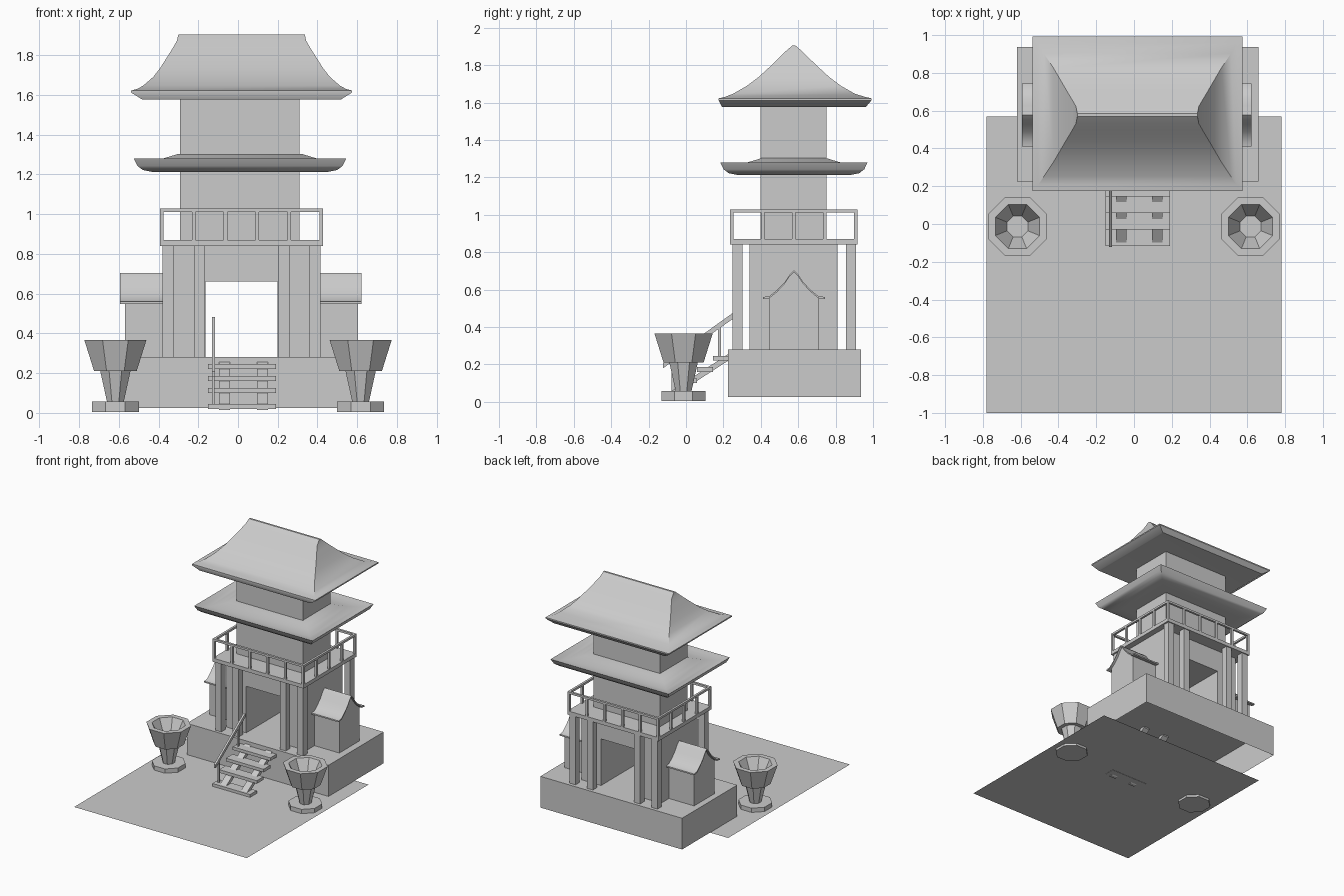
import bpy, bmesh, math

if "Cube" in bpy.data.objects:
    bpy.data.objects.remove(bpy.data.objects["Cube"])

CX, CY = 0.018, 0.577  # tower axis


def mesh_object(name, bm, smooth=False, fix=True):
    if fix:
        bmesh.ops.recalc_face_normals(bm, faces=bm.faces)
    me = bpy.data.meshes.new(name)
    bm.to_mesh(me)
    bm.free()
    ob = bpy.data.objects.new(name, me)
    bpy.context.collection.objects.link(ob)
    if smooth:
        bpy.ops.object.select_all(action='DESELECT')
        ob.select_set(True)
        bpy.context.view_layer.objects.active = ob
        bpy.ops.object.shade_smooth_by_angle(angle=math.radians(35))
    return ob


def box(name, x0, x1, y0, y1, z0, z1, open_bottom=False):
    bm = bmesh.new()
    bmesh.ops.create_cube(bm, size=1)
    for v in bm.verts:
        v.co = ((x0, x1)[v.co.x > 0], (y0, y1)[v.co.y > 0], (z0, z1)[v.co.z > 0])
    bmesh.ops.recalc_face_normals(bm, faces=bm.faces)
    if open_bottom:
        bottom = [f for f in bm.faces if f.normal.z < -0.9]
        bmesh.ops.delete(bm, geom=bottom, context='FACES_ONLY')
    return mesh_object(name, bm, fix=not open_bottom)


def loft(name, rings, smooth=False, caps=True):
    """Bridge a list of point rings."""
    bm = bmesh.new()
    rs = [[bm.verts.new(p) for p in ring] for ring in rings]
    n = len(rs[0])
    for a, b in zip(rs, rs[1:]):
        for i in range(n):
            j = (i + 1) % n
            bm.faces.new((a[i], a[j], b[j], b[i]))
    if caps:
        bm.faces.new(rs[0][::-1])
        bm.faces.new(rs[-1])
    return mesh_object(name, bm, smooth)


def rect(cx, cy, hx, hy, z):
    return [(cx - hx, cy - hy, z), (cx + hx, cy - hy, z),
            (cx + hx, cy + hy, z), (cx - hx, cy + hy, z)]


def octagon(cx, cy, half, z):
    r = half / math.cos(math.pi / 8)
    return [(cx + r * math.cos(math.pi / 8 + i * math.pi / 4),
             cy + r * math.sin(math.pi / 8 + i * math.pi / 4), z) for i in range(8)]


def extrude_x(name, pts, x0, x1, smooth=False):
    """Extrude a (y, z) outline along x."""
    return loft(name, [[(x, y, z) for y, z in pts] for x in (x0, x1)], smooth)


# Courtyard sheet and hollow platform
bm = bmesh.new()
bm.faces.new([bm.verts.new(p) for p in
              [(-.78, -1, .022), (.78, -1, .022), (.78, .57, .022), (-.78, .57, .022)]])
mesh_object("courtyard", bm)
box("platform", -.62, .66, .225, .936, .025, .28, open_bottom=True)

# Gatehouse body: portal profile with a passage running through
portal = [(-.36, .28), (-.182, .28), (-.182, .66), (.182, .66), (.182, .28), (.36, .28),
          (.36, .845), (-.36, .845)]
loft("gatehouse", [[(CX + x, y, z) for x, z in portal] for y in (.34, .81)])

# Columns, front and back
for y in (.275, .882):
    for x in (-.37, -.213, .213, .37):
        box("column", CX + x - .027, CX + x + .027, y - .027, y + .027, .28, .845)

# Balcony deck and railing
X0, X1, Y0, Y1, T = -.393, .428, .235, .917, .018
box("balcony_deck", X0, X1, Y0, Y1, .84, .87)
for y in (Y0, Y1 - T):
    box("balcony_rail", X0, X1, y, y + T, 1.011, 1.028)
    for i in range(6):
        x = X0 + (X1 - X0 - T) * i / 5
        box("balcony_post", x, x + T, y, y + T, .865, 1.015)
for x in (X0, X1 - T):
    box("balcony_rail", x, x + T, Y0, Y1, 1.011, 1.028)
    for i in range(1, 4):
        y = Y0 + (Y1 - Y0 - T) * i / 4
        box("balcony_post", x, x + T, y, y + T, .865, 1.015)

# Upper tower
box("tower", -.293, .309, .398, .751, .865, 1.60)

# Lower skirt roof: upturned dish section (half x, inset from rim; z)
skirt = [(.15, 1.213), (.09, 1.213), (.045, 1.222), (.018, 1.243), (.0, 1.28),
         (.035, 1.268), (.08, 1.265), (.14, 1.278), (.18, 1.29), (.225, 1.304)]
loft("lower_roof", [rect(.010, CY, .534 - d, .394 - d, z) for d, z in skirt], True)

# Main roof: concave hips up to a ridge, under-bevelled eaves
main = [(.48, .37, 1.578), (.50, .385, 1.577), (.556, .409, 1.612), (.556, .409, 1.622),
        (.525, .375, 1.63), (.495, .325, 1.647), (.445, .25, 1.69), (.41, .19, 1.735),
        (.375, .13, 1.79), (.345, .08, 1.838), (.325, .045, 1.873), (.318, .008, 1.905)]
loft("main_roof", [rect(CX, CY + .006 * (hx > .5), hx, hy, z) for hx, hy, z in main], True)

# Side shrines with curved gable roofs
curve = [(-.166, .56), (-.13, .565), (-.09, .598), (-.05, .64), (-.022, .682), (0, .703)]
curve += [(-y, z) for y, z in curve[-2::-1]]
wall = [(-.131, .28), (-.131, .56)] + curve[2:-2] + [(.131, .56), (.131, .28)]
roof = curve + [(y, z - .011) for y, z in curve[::-1]]
for s in (-1, 1):
    extrude_x("shrine", [(CY + y, z - (.004 if z > .5 else 0)) for y, z in wall],
              CX + s * .34, .017 + s * .586)
    extrude_x("shrine_roof", [(CY + y, z) for y, z in roof],
              CX + s * .34, .014 + s * .607, True)

# Stairs: treads, stringers, single handrail
for i in range(4):
    y, z = -.116 + i * .087, (.02, .1, .16, .22)[i]
    box("tread", -.15, .19, y, y + .087, z, z + .025)
for x in (-.095, .095):
    extrude_x("stringer", [(-.09, .015), (.30, .268), (.30, .278), (.26, .278), (-.115, .033),
                           (-.115, .015)], x, x + .055)
extrude_x("handrail", [(-.122, .18), (.26, .45), (.26, .482), (-.122, .208)], -.132, -.116)
for y, z0, z1 in ((-.07, .04, .235), (.18, .24, .415)):
    box("handrail_post", -.131, -.117, y - .008, y + .008, z0, z1)

# Pair of octagonal basins on pedestals
for s in (-1, 1):
    c = (s * .617, -.013)
    loft("basin_base", [octagon(*c, .118, z) for z in (.004, .057)])
    prof = [(.042, .055), (.076, .21), (.107, .21), (.156, .366), (.117, .366), (.055, .235)]
    loft("basin", [octagon(*c, h, z) for h, z in prof])
